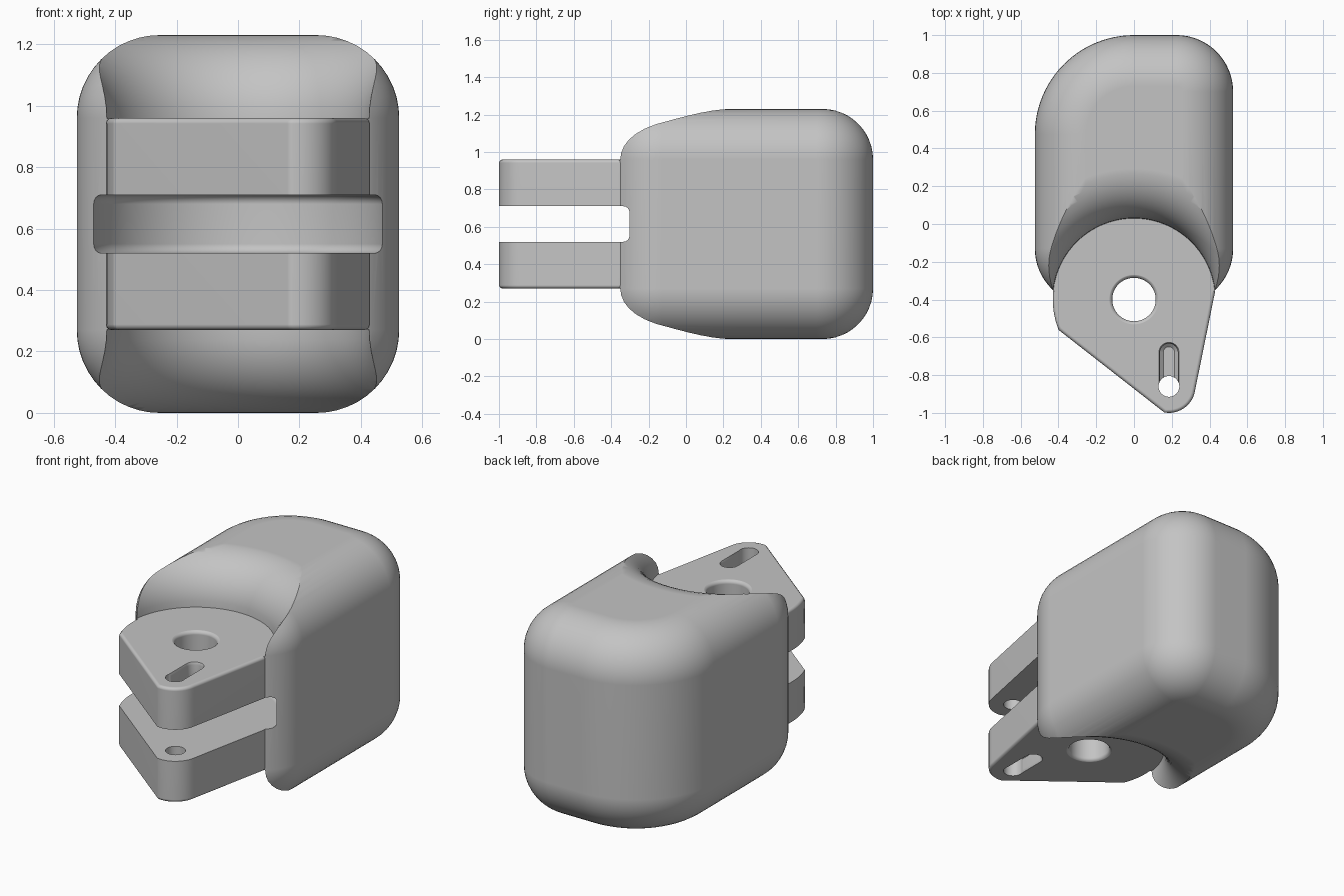
import bpy, bmesh
from math import sin, cos, pi, radians

old = bpy.data.objects.get("Cube")
if old:
    bpy.data.objects.remove(old)

H = 1.23            # full height
R = 0.27            # large edge rounding
PIVOT = (0, -0.4)   # centre of the front scoop and main bore
PIN = (0.185, -0.86)

grey = bpy.data.materials.new("plain grey")
grey.use_nodes = True
grey.diffuse_color = (0.55, 0.55, 0.55, 1)
grey.node_tree.nodes["Principled BSDF"].inputs["Base Color"].default_value = (0.55, 0.55, 0.55, 1)


def arc(c, r, a0, a1, n=16):
    """Points on an arc, angles in degrees."""
    angles = [radians(a0 + (a1 - a0) * i / n) for i in range(n + 1)]
    return [(c[0] + r * cos(a), c[1] + r * sin(a)) for a in angles]


def circle(c, r, n=64):
    return arc(c, r, 0, 360, n)[:-1]


def loft(name, layers, mirrored=False):
    """Closed solid through a stack of (outline, height) layers."""
    bm = bmesh.new()
    rings = [[bm.verts.new((x, y, H - z if mirrored else z)) for x, y in pts]
             for pts, z in layers]
    for a, b in zip(rings, rings[1:]):
        for i in range(len(a)):
            j = (i + 1) % len(a)
            bm.faces.new((a[i], a[j], b[j], b[i]))
    bm.faces.new(rings[0][::-1])
    bm.faces.new(rings[-1])
    bmesh.ops.recalc_face_normals(bm, faces=bm.faces)
    mesh = bpy.data.meshes.new(name)
    bm.to_mesh(mesh)
    bm.free()
    mesh.materials.append(grey)
    ob = bpy.data.objects.new(name, mesh)
    bpy.context.collection.objects.link(ob)
    return ob


def apply_modifiers(ob):
    bpy.context.view_layer.update()
    deps = bpy.context.evaluated_depsgraph_get()
    mesh = bpy.data.meshes.new_from_object(ob.evaluated_get(deps))
    ob.modifiers.clear()
    ob.data = mesh


def combine(ob, other, operation):
    mod = ob.modifiers.new(operation, "BOOLEAN")
    mod.operation = operation
    mod.solver = "EXACT"
    mod.object = other
    apply_modifiers(ob)
    bpy.data.objects.remove(other)


def body_outline(d):
    """Plan of the housing, inset by d; one rear corner is much rounder."""
    return (arc((0.225, -0.13), 0.3 - d, -90, 0)
            + arc((0.225, 0.7), 0.3 - d, 0, 90)
            + arc((0, 0.475), 0.525 - d, 90, 180, 24)
            + arc((-0.225, -0.13), 0.3 - d, 180, 270))


# Housing with large rounded upper and lower edges
steps = [radians(90 * i / 12) for i in range(13)]
lower = [(body_outline(R * (1 - cos(a))), R * (1 - sin(a))) for a in reversed(steps)]
upper = [(pts, H - z) for pts, z in reversed(lower)]
housing = loft("housing", lower + upper)

# Flared round scoops at the front, above and below the lug
flare = R + 0.0005
scoop = [(circle(PIVOT, 0.43, 96), 0.958)]
scoop += [(circle(PIVOT, 0.43 + flare * (1 - cos(a)), 96), H - R + flare * sin(a))
          for a in steps[1:]]
scoop += [(circle(PIVOT, 0.43 + flare, 96), 1.35)]
for flip in (False, True):
    combine(housing, loft("scoop_cutter", scoop, flip), "DIFFERENCE")

# Front lug, one block with softened outer edges
lug_outline = (arc(PIVOT, 0.43, 5, 202, 56) + arc(PIN, 0.14, -100, -8, 12))
lug = loft("lug", [(lug_outline, 0.27), (lug_outline, 0.96)])
bevel = lug.modifiers.new("soft edges", "BEVEL")
bevel.width = 0.018
bevel.segments = 3
bevel.limit_method = "ANGLE"
bevel.angle_limit = radians(60)
apply_modifiers(lug)
combine(housing, lug, "UNION")


# Gap that splits the lug into two plates
def gap_outline(r):
    return arc(PIVOT, r, 0, 180, 48) + [(-r, -1.2), (r, -1.2)]


fillet = 0.03
quarter = [radians(90 * i / 4) for i in range(5)]
gap = [(gap_outline(0.48 - fillet * (1 - sin(a))), 0.52 + fillet * (1 - cos(a)))
       for a in quarter]
gap += [(pts, H - z) for pts, z in reversed(gap)]
combine(housing, loft("gap_cutter", gap), "DIFFERENCE")

# Main bore with rounded rims
rim = 0.022
bore = [(circle(PIVOT, 0.115), H / 2)]
bore += [(circle(PIVOT, 0.115 + rim * (1 - cos(a))), 0.961 - rim + rim * sin(a))
         for a in quarter]
bore += [(circle(PIVOT, 0.115 + rim), 1.1)]
bore = [(pts, H - z) for pts, z in reversed(bore[1:])] + bore[1:]
combine(housing, loft("bore_cutter", bore), "DIFFERENCE")

# Pin hole and the slotted recesses on the outer plate faces
pin = circle(PIN, 0.055, 32)
combine(housing, loft("pin_cutter", [(pin, -0.1), (pin, 1.3)]), "DIFFERENCE")


def slot_outline(r):
    return arc((PIN[0], -0.68), r, 0, 180) + arc(PIN, r, 180, 360)


slot = [(slot_outline(0.03), 0.86), (slot_outline(0.047), 0.875),
        (slot_outline(0.047), 0.945), (slot_outline(0.054), 0.962),
        (slot_outline(0.054), 1.1)]
for flip in (False, True):
    combine(housing, loft("slot_cutter", slot, flip), "DIFFERENCE")

# Smooth shading with crisp machined edges
bpy.ops.object.select_all(action="DESELECT")
housing.select_set(True)
bpy.context.view_layer.objects.active = housing
bpy.ops.object.shade_smooth_by_angle(angle=radians(35))
weighted = housing.modifiers.new("even shading", "WEIGHTED_NORMAL")
weighted.keep_sharp = True
